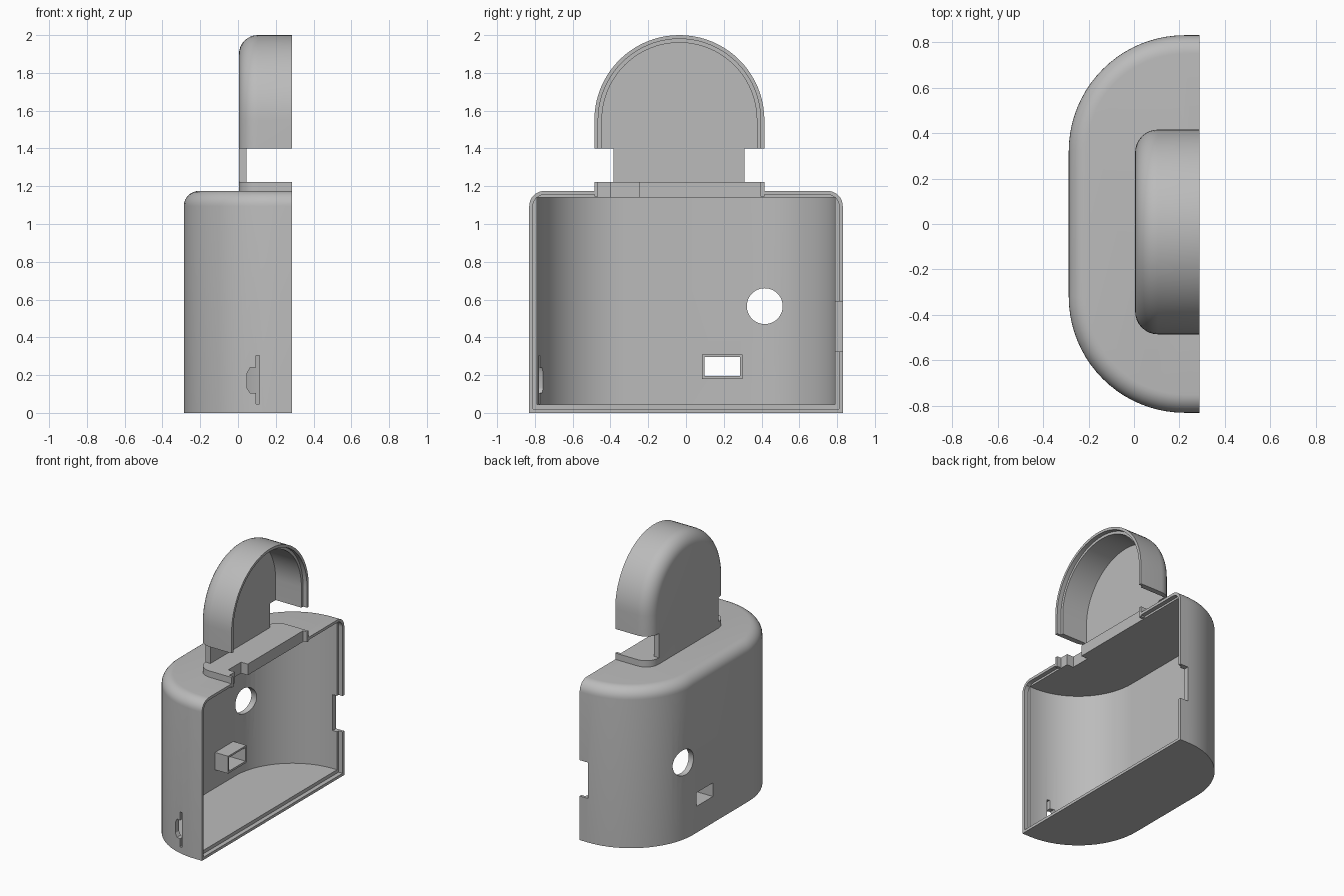
import bpy, bmesh
from math import cos, sin, pi
from mathutils import Vector

cube = bpy.data.objects.get("Cube")
if cube:
    bpy.data.objects.remove(cube)

grey = bpy.data.materials.new("plain_grey")
grey.use_nodes = True
grey.diffuse_color = (0.5, 0.5, 0.5, 1)
grey.node_tree.nodes["Principled BSDF"].inputs["Base Color"].default_value = (0.5, 0.5, 0.5, 1)

OPEN_X = 0.287      # open side of both shells
LIP_X = 0.255       # depth of the stepped rim
WALL, LIP = 0.04, 0.02
HEAD_Y = -0.035
COLLAR_Z = 1.222


def loft(name, rings):
    """Solid through rings of equal point count, capped at both ends."""
    bm = bmesh.new()
    loops = [[bm.verts.new(p) for p in ring] for ring in rings]
    n = len(loops[0])
    for a, b in zip(loops, loops[1:]):
        for i in range(n):
            j = (i + 1) % n
            bm.faces.new((a[i], a[j], b[j], b[i]))
    bm.faces.new(loops[0][::-1])
    bm.faces.new(loops[-1])
    bmesh.ops.recalc_face_normals(bm, faces=bm.faces)
    mesh = bpy.data.meshes.new(name)
    bm.to_mesh(mesh)
    bm.free()
    mesh.materials.append(grey)
    obj = bpy.data.objects.new(name, mesh)
    bpy.context.collection.objects.link(obj)
    return obj


def box(name, x, y, z):
    corners = [(y[0], z[0]), (y[1], z[0]), (y[1], z[1]), (y[0], z[1])]
    return loft(name, [[(s, b, c) for b, c in corners] for s in x])


def cut(obj, *cutters):
    """Subtract the cutters, bake the result and remove them."""
    for c in cutters:
        m = obj.modifiers.new("cut", "BOOLEAN")
        m.operation, m.solver, m.object = "DIFFERENCE", "EXACT", c
    bpy.context.view_layer.update()
    graph = bpy.context.evaluated_depsgraph_get()
    mesh = bpy.data.meshes.new_from_object(obj.evaluated_get(graph))
    obj.modifiers.clear()
    obj.data = mesh
    for c in cutters:
        bpy.data.objects.remove(c)


def fillet(r, steps=8):
    """Pairs of (inset, distance below the end) round a quarter circle."""
    return [(r - r * cos(t), r - r * sin(t))
            for t in (pi / 2 * i / steps for i in range(steps + 1))]


def plan(inset, z, right):
    """Half-rounded plan of the body, open towards +x."""
    r = 0.51 - inset
    half = [(right, -0.83 + inset)]
    for i in range(21):
        t = pi / 2 * i / 20
        half.append((0.223 - r * sin(t), -0.32 - r * cos(t)))
    pts = half + [(x, -y) for x, y in reversed(half)]
    return [Vector((x, y, z)) for x, y in pts]


def arch(inset, x, base):
    """Round-topped outline of the head."""
    r = 0.45 - inset
    pts = [(HEAD_Y + r, base)]
    pts += [(HEAD_Y + r * cos(pi * i / 40), 1.55 + r * sin(pi * i / 40)) for i in range(41)]
    pts.append((HEAD_Y - r, base))
    return [Vector((x, y, z)) for y, z in pts]


def rounded_body(name, inset, bottom, top, r, right):
    rings = [plan(inset, bottom, right)]
    rings += [plan(inset + d, top - h, right) for d, h in fillet(r)]
    return loft(name, rings)


def clip_left(obj, x):
    cut(obj, box("clip", (-1, x), (-1, 1), (-1, 3)))
    return obj


def collar_recess():
    return (box("recess", (LIP_X, 0.5), (-0.465, 0.395), (1.1, 1.3)),
            box("deep_recess", (0.2, 0.5), (-0.4, -0.25), (1.1, 1.3)))


def socket_hole():
    return box("socket_hole", (-0.5, 0), (0.097, 0.287), (0.195, 0.295))


# Body shell: hollow, with a stepped rim on its open side
body = rounded_body("body_shell", 0, 0, 1.175, 0.08, OPEN_X)
cavity = loft("cavity", [plan(WALL, z, 0.5) for z in (0.045, 1.14)])
rim = clip_left(rounded_body("rim_step", LIP, 0.02, 1.155, 0.06, 0.5), LIP_X)
cut(body, cavity, rim)

# Openings: round hole, socket, side notch and switch slot
ring = [(0.417 + 0.095 * cos(pi * i / 24), 0.565 + 0.095 * sin(pi * i / 24)) for i in range(48)]
round_hole = loft("round_hole", [[(x, y, z) for y, z in ring] for x in (-0.6, 0.15)])
notch = box("notch", (0.22, 0.5), (0.7, 0.9), (0.325, 0.59))
slot = [(0.115, 0.305), (0.095, 0.305), (0.095, 0.24), (0.065, 0.24), (0.048, 0.21),
        (0.048, 0.13), (0.065, 0.105), (0.095, 0.105), (0.095, 0.047), (0.115, 0.047)]
switch = loft("switch_slot", [[(x, y, z) for x, z in slot] for y in (-0.9, -0.7)])
cut(body, round_hole, notch, switch, socket_hole(), *collar_recess())

# Socket frame standing inside the back wall
frame = box("socket_frame", (-0.28, -0.14), (0.085, 0.298), (0.18, 0.308))
cut(frame, socket_hole())

# Head shell with collar and neck
rings = [arch(d, 0.005 + h, 1.145) for d, h in reversed(fillet(0.1))]
rings = rings[::1] + [arch(0, OPEN_X, 1.145)]
head = loft("head_shell", rings)
cut(head,
    loft("head_cavity", [arch(WALL, x, COLLAR_Z) for x in (0.045, 0.5)]),
    loft("head_rim", [arch(LIP, x, COLLAR_Z) for x in (LIP_X, 0.5)]))
cut(head,
    box("neck_gap_front", (-0.5, 0.5), (-0.8, -0.385), (COLLAR_Z, 1.4)),
    box("neck_gap_back", (-0.5, 0.5), (0.31, 0.8), (COLLAR_Z, 1.4)),
    *collar_recess())

# Smooth curved walls, crisp edges
bpy.ops.object.select_all(action="DESELECT")
for obj in (body, frame, head):
    obj.select_set(True)
bpy.context.view_layer.objects.active = body
bpy.ops.object.shade_smooth_by_angle(angle=pi / 6)
